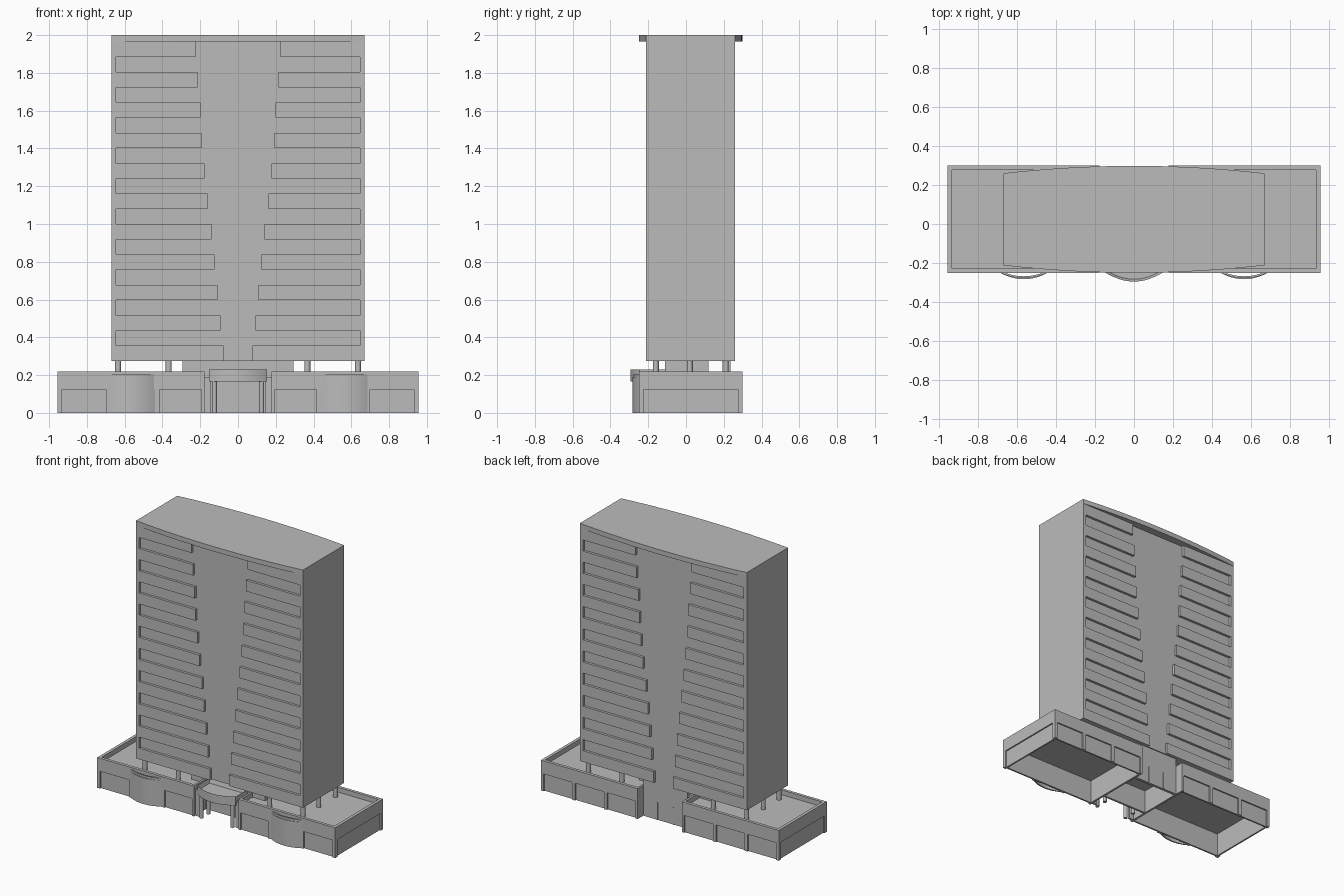
import bpy, bmesh, math

cube = bpy.data.objects.get("Cube")
if cube:
    bpy.data.objects.remove(cube, do_unlink=True)

grey = bpy.data.materials.new("concrete_grey")
grey.use_nodes = True
GREY = (0.5, 0.5, 0.5, 1)
grey.diffuse_color = GREY
grey.node_tree.nodes["Principled BSDF"].inputs["Base Color"].default_value = GREY


def finish(bm, name):
    bmesh.ops.recalc_face_normals(bm, faces=bm.faces)
    mesh = bpy.data.meshes.new(name)
    bm.to_mesh(mesh)
    bm.free()
    mesh.materials.append(grey)
    obj = bpy.data.objects.new(name, mesh)
    bpy.context.collection.objects.link(obj)
    return obj


def add_box(bm, xs, ys, zs):
    verts = bmesh.ops.create_cube(bm, size=1)["verts"]
    for v in verts:
        for i, (a, b) in enumerate((xs, ys, zs)):
            v.co[i] = (a + b) / 2 + v.co[i] * (b - a)


def boxes(name, items):
    bm = bmesh.new()
    for item in items:
        add_box(bm, *item)
    return finish(bm, name)


def prism(name, outline, z0, z1, rim=0, sink=0):
    bm = bmesh.new()
    base = bm.faces.new([bm.verts.new((x, y, z0)) for x, y in outline])
    top = bmesh.ops.extrude_face_region(bm, geom=[base], use_keep_orig=True)["geom"]
    for v in (g for g in top if isinstance(g, bmesh.types.BMVert)):
        v.co.z = z1
    bmesh.ops.recalc_face_normals(bm, faces=bm.faces)
    if rim:
        cap = max(bm.faces, key=lambda f: f.calc_center_median().z)
        bmesh.ops.inset_individual(bm, faces=[cap], thickness=rim)
        for v in cap.verts:
            v.co.z -= sink
    return finish(bm, name)


def arc(x0, x1, y, depth, n=16):
    # shallow bow between two points
    return [(x0 + (x1 - x0) * i / n, y + depth * (1 - (2 * i / n - 1) ** 2))
            for i in range(n + 1)]


def both(s, a, b):
    return (min(s * a, s * b), max(s * a, s * b))


# ---- Tower -------------------------------------------------------------
BASE, TOP, LIP = 0.275, 2.0, 1.965
FRONT, BACK, STEP = -0.212, 0.26, 0.018
boxes("tower_core", [((-0.65, 0.65), (FRONT + STEP, BACK - STEP), (BASE, LIP))])
for s, side in ((1, "left"), (-1, "right")):
    boxes(side + "_tower_end_wall", [(both(s, 0.645, 0.67), (FRONT, BACK), (BASE, TOP))])

# bowed roof slab overhanging both facades
prism("roof_slab", arc(-0.669, 0.669, FRONT, -0.038) + arc(0.669, -0.669, BACK, 0.038), LIP, TOP)

# stepped balcony bands, reaching closer to the middle at the lower floors
inner = [0.225, 0.214, 0.199, 0.193, 0.178, 0.162, 0.141, 0.125, 0.109, 0.093, 0.077]
pitch = (LIP - BASE) / (2 * len(inner) - 1)
for face, ys in (("front", (FRONT, FRONT + STEP)), ("back", (BACK - STEP, BACK))):
    bands = []
    for i, x in enumerate(inner):
        z = LIP - 2 * i * pitch
        bands += [(both(s, x, 0.646), ys, (z - pitch, z)) for s in (1, -1)]
    boxes(face + "_balcony_bands", bands)

# ---- Podium ------------------------------------------------------------
X0, X1, Y0, Y1, H = 0.178, 0.955, -0.25, 0.30, 0.22
HEAD, WALL, SET = 0.125, 0.022, 0.01


def panel_wall(name, axis, s, outer, inward, start, end, piers):
    # header band, piers and recessed panels along one wall
    def piece(a, b, c, d, z):
        run, across = (a, b), (min(c, d), max(c, d))
        return (both(s, *run), across, z) if axis == "x" else (both(s, *across), run, z)
    back = outer + inward * WALL
    parts = [piece(start, end, outer, back, (HEAD, H)),
             piece(start, end, outer + inward * SET, back, (0, HEAD))]
    parts += [piece(a, b, outer, back, (0, HEAD)) for a, b in piers]
    boxes(name, parts)


for s, side in ((1, "left"), (-1, "right")):
    panel_wall(side + "_podium_front", "x", s, Y0, 1, X0, X1,
               [(X0, 0.195), (0.415, 0.44), (0.685, 0.70), (0.935, X1)])
    panel_wall(side + "_podium_back", "x", s, Y1, -1, X0, X1,
               [(X0, 0.195), (0.425, 0.45), (0.68, 0.705), (0.935, X1)])
    panel_wall(side + "_podium_end", "y", s, X1, -1, Y0, Y1,
               [(Y0, -0.225), (0.275, Y1)])
    boxes(side + "_podium_inner_wall", [(both(s, X0, X0 + 0.015), (Y0, Y1), (0, H))])
    boxes(side + "_terrace", [(both(s, X0, X1 - 0.01), (Y0 + 0.01, Y1 - 0.01), (0.17, 0.185))])
    # bowed bay with a recessed lower part
    for part, depth, z0, z1 in (("bay", -0.035, 0, 0.19), ("bay_cornice", -0.03, 0.19, 0.205)):
        bay = arc(s * 0.44, s * 0.69, Y0 + 0.002, depth) + arc(s * 0.69, s * 0.44, Y0 + 0.012, depth)
        obj = prism(side + "_" + part, bay, z0, z1)
        bpy.ops.object.select_all(action="DESELECT")
        obj.select_set(True)
        bpy.context.view_layer.objects.active = obj
        bpy.ops.object.shade_smooth_by_angle()

# ---- Centre ------------------------------------------------------------
boxes("lobby_core", [((-0.295, 0.295), (-0.11, 0.12), (0.18, BASE)),
                     ((-X0, X0), (-0.11, -0.095), (0, BASE))])
boxes("lobby_back_wall", [((-X0, X0), (0.215, 0.235), (0, BASE)),
                          ((-0.07, -0.062), (0.235, 0.24), (0, HEAD)),
                          ((0.062, 0.07), (0.235, 0.24), (0, HEAD))])
boxes("lobby_roof", [((-X0, X0), (-0.11, 0.235), (0.17, 0.185))])
boxes("entrance_jambs", [(both(s, 0.145, X0), (-0.235, -0.22), (0, 0.19)) for s in (1, -1)])
prism("entrance_canopy", arc(-0.153, 0.153, -0.245, -0.05) + [(0.153, -0.11), (-0.153, -0.11)],
      0.165, 0.23, rim=0.012, sink=0.03)


def columns(name, spots, radius, z0, z1):
    bm = bmesh.new()
    for x, y in spots:
        made = bmesh.ops.create_cone(bm, cap_ends=True, segments=16, radius1=radius,
                                     radius2=radius, depth=z1 - z0)
        bmesh.ops.translate(bm, verts=made["verts"], vec=(x, y, (z0 + z1) / 2))
    obj = finish(bm, name)
    bpy.ops.object.select_all(action="DESELECT")
    obj.select_set(True)
    bpy.context.view_layer.objects.active = obj
    bpy.ops.object.shade_smooth_by_angle()


columns("tower_columns", [(x, y) for x in (-0.635, -0.367, 0.367, 0.635)
                          for y in (-0.16, 0.02, 0.21)], 0.016, 0.18, BASE)
columns("canopy_columns", [(x, y) for x in (-0.125, 0.125) for y in (-0.24, -0.16)],
        0.013, 0, 0.17)
